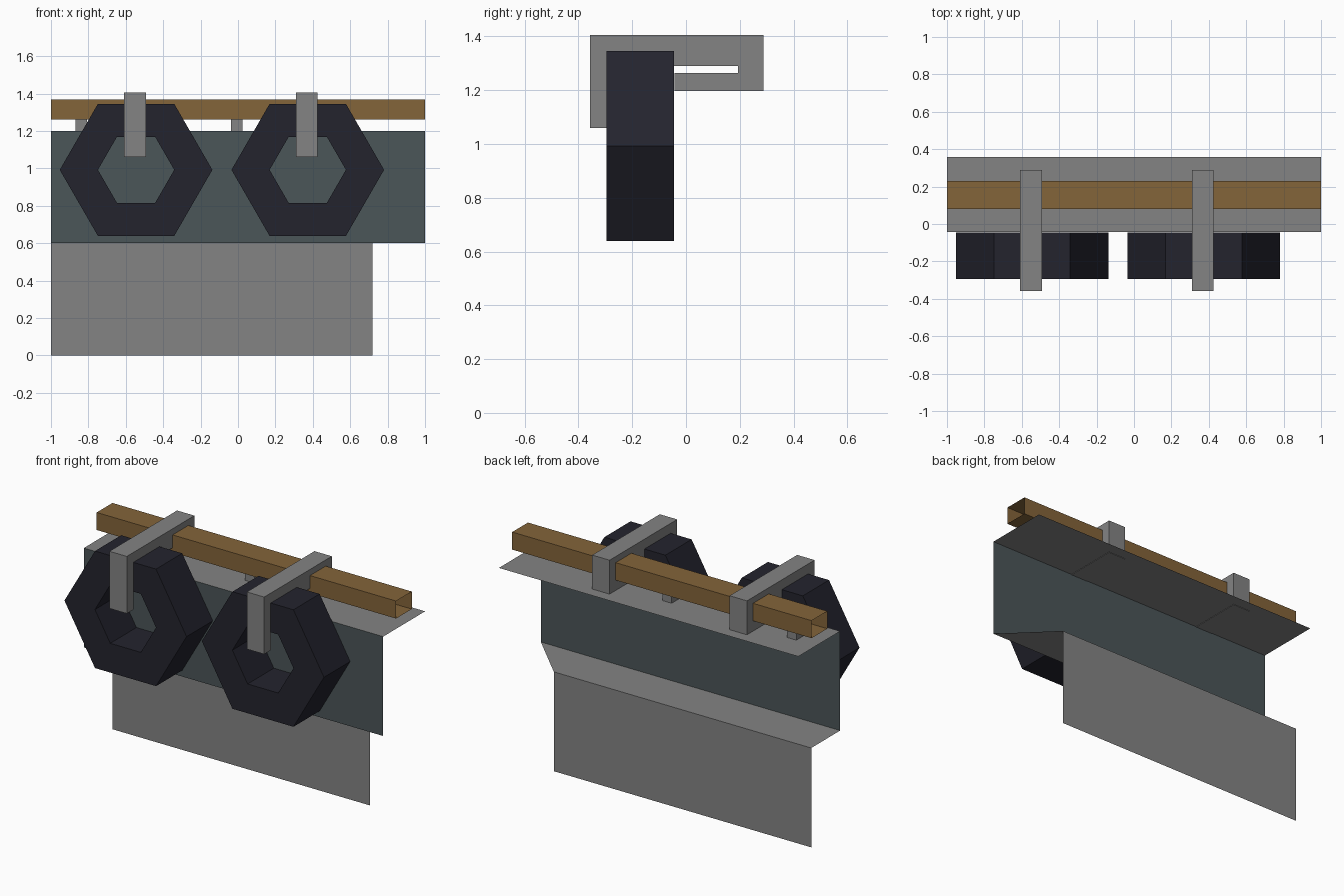
import bpy, bmesh, math

if "Cube" in bpy.data.objects:
    bpy.data.objects.remove(bpy.data.objects["Cube"])


def material(name, rgb):
    m = bpy.data.materials.new(name)
    m.diffuse_color = (*rgb, 1)
    m.use_nodes = True
    m.node_tree.nodes["Principled BSDF"].inputs["Base Color"].default_value = m.diffuse_color
    return m


GREY = material("concrete_grey", (0.23, 0.23, 0.23))
SLATE = material("dark_slate", (0.07, 0.092, 0.098))
RUBBER = material("black_rubber", (0.017, 0.017, 0.027))
WOOD = material("brown_wood", (0.23, 0.128, 0.042))


def mesh(name, verts, faces, mat):
    me = bpy.data.meshes.new(name)
    me.from_pydata(verts, [], faces)
    me.materials.append(mat)
    ob = bpy.data.objects.new(name, me)
    bpy.context.collection.objects.link(ob)
    return ob


def recalc(ob):
    bm = bmesh.new()
    bm.from_mesh(ob.data)
    bmesh.ops.recalc_face_normals(bm, faces=bm.faces)
    bm.to_mesh(ob.data)
    bm.free()


def sheet(name, corners, mat):
    return mesh(name, corners, [(0, 1, 2, 3)], mat)


def extrude_x(name, profile, x0, x1, mat, caps=True):
    """Sweep a closed (y, z) profile along x."""
    n = len(profile)
    verts = [(x, y, z) for x in (x0, x1) for y, z in profile]
    faces = [(i, (i + 1) % n, n + (i + 1) % n, n + i) for i in range(n)]
    if caps:
        faces += [tuple(range(n)), tuple(range(n, 2 * n))]
    recalc(mesh(name, verts, faces, mat))


def rect(y0, y1, z0, z1):
    return [(y0, z0), (y1, z0), (y1, z1), (y0, z1)]


def hex_ring(name, cx, cz, r_out, r_in, y0, y1, mat):
    loops = [(r_out, y0), (r_in, y0), (r_in, y1), (r_out, y1)]
    verts = [(cx + r * math.cos(math.radians(60 * i)), y, cz + r * math.sin(math.radians(60 * i)))
             for r, y in loops for i in range(6)]
    faces = [(k * 6 + i, k * 6 + (i + 1) % 6, (k + 1) % 4 * 6 + (i + 1) % 6, (k + 1) % 4 * 6 + i)
             for k in range(4) for i in range(6)]
    recalc(mesh(name, verts, faces, mat))


# Quay wall: deck, dark face, sloping-ended ledge and lower wall
WALL, LOW, BACK = -0.043, 0.233, 0.357
sheet("deck", [(-1, WALL, 1.2), (1, WALL, 1.2), (1, BACK, 1.2), (-1, BACK, 1.2)], GREY)
sheet("upper_wall", [(-1, WALL, 0.6), (1, WALL, 0.6), (1, WALL, 1.2), (-1, WALL, 1.2)], SLATE)
sheet("ledge", [(-1, LOW, 0.6), (0.72, LOW, 0.6), (1, WALL, 0.6), (-1, WALL, 0.6)], GREY)
sheet("lower_wall", [(-1, LOW, 0), (0.72, LOW, 0), (0.72, LOW, 0.6), (-1, LOW, 0.6)], GREY)

# Open-ended wooden rail on two small posts
extrude_x("rail", rect(0.08, 0.23, 1.262, 1.368), -1, 1, WOOD, caps=False)
for i, x in enumerate((-0.87, -0.037)):
    extrude_x(f"rail_post_{i}", rect(0.12, 0.19, 1.2, 1.264), x, x + 0.062, GREY)

# Hexagonal fenders, each hung from a hook wrapped around the rail
hook = [(-0.357, 1.06), (-0.357, 1.405), (0.288, 1.405), (0.288, 1.197),
        (-0.042, 1.197), (-0.042, 1.265), (0.194, 1.265), (0.194, 1.29),
        (-0.292, 1.29), (-0.292, 1.06)]
for i, x in enumerate((-0.545, 0.373)):
    hex_ring(f"fender_{i}", x, 0.992, 0.408, 0.204, -0.295, -0.045, RUBBER)
    extrude_x(f"hook_{i}", hook, x - 0.064, x + 0.052, GREY)
